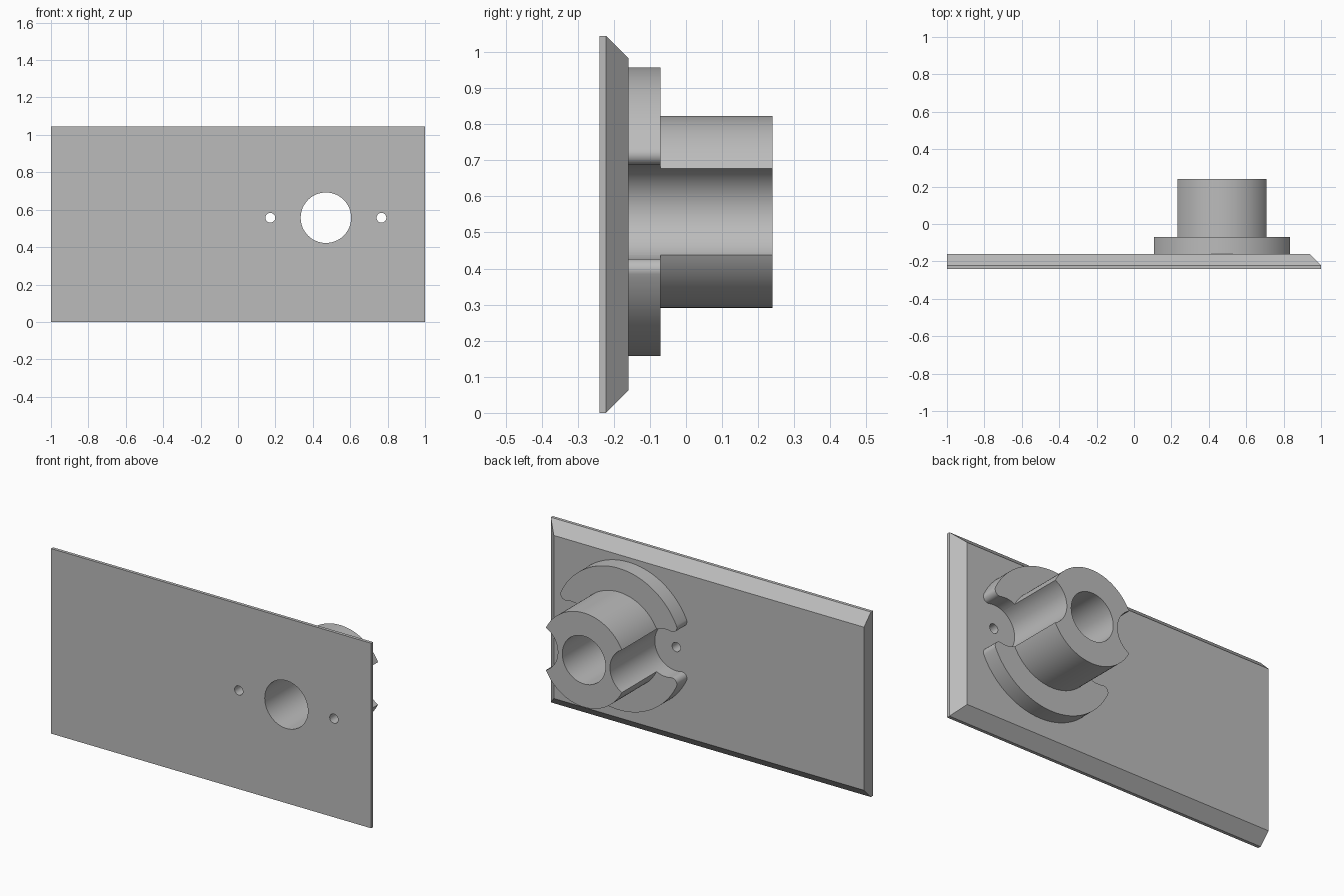
import bpy, bmesh
from math import sin, cos, radians, degrees, atan2, hypot
from mathutils import Vector

if "Cube" in bpy.data.objects:
    bpy.data.objects.remove(bpy.data.objects["Cube"], do_unlink=True)

grey = bpy.data.materials.new("plain grey")
grey.use_nodes = True
GREY = (0.5, 0.5, 0.5, 1)
grey.diffuse_color = GREY
grey.node_tree.nodes["Principled BSDF"].inputs["Base Color"].default_value = GREY

# Main dimensions
HUB_X, HUB_Z = 0.47, 0.557
FRONT, RIM, FACE, STEP, END = -0.24, -0.222, -0.16, -0.07, 0.24
HEIGHT = 1.045
BOSS_R, FLANGE_R, BORE_R = 0.266, 0.4, 0.135
NOTCH_X, NOTCH_R, TIP_R, HOLE_R = 0.297, 0.134, 0.03, 0.026


def arc(cx, cz, r, start, end, steps=24):
    angles = [radians(start + (end - start) * i / steps) for i in range(steps + 1)]
    return [(cx + r * cos(a), cz + r * sin(a)) for a in angles]


def finish(bm, name):
    bmesh.ops.recalc_face_normals(bm, faces=bm.faces)
    mesh = bpy.data.meshes.new(name)
    bm.to_mesh(mesh)
    bm.free()
    mesh.materials.append(grey)
    ob = bpy.data.objects.new(name, mesh)
    bpy.context.collection.objects.link(ob)
    return ob


def extrude(name, outline, y0, y1, origin=(HUB_X, HUB_Z)):
    """Solid from an x-z outline, running from y0 to y1."""
    bm = bmesh.new()
    face = bm.faces.new([bm.verts.new((x + origin[0], y0, z + origin[1])) for x, z in outline])
    new = bmesh.ops.extrude_face_region(bm, geom=[face])["geom"]
    bmesh.ops.translate(bm, vec=(0, y1 - y0, 0),
                        verts=[v for v in new if isinstance(v, bmesh.types.BMVert)])
    return finish(bm, name)


def drill(ob, x, r):
    """Round hole along y, at x from the hub axis."""
    cutter = extrude("drill", arc(x, 0, r, 0, 360, 64)[:-1], -0.5, 0.5)
    mod = ob.modifiers.new("hole", "BOOLEAN")
    mod.operation, mod.solver, mod.object = "DIFFERENCE", "EXACT", cutter
    bpy.context.view_layer.objects.active = ob
    bpy.ops.object.modifier_apply(modifier=mod.name)
    bpy.data.objects.remove(cutter, do_unlink=True)


# Plate: front slab, with the top, bottom and left back edges chamfered
bm = bmesh.new()
slope = FACE - RIM
rings = []
for y, inset in ((FRONT, 0), (RIM, 0), (FACE, slope)):
    corners = ((-1, inset), (1 - inset, inset), (1 - inset, HEIGHT - inset), (-1, HEIGHT - inset))
    rings.append([bm.verts.new((x, y, z)) for x, z in corners])
bm.faces.new(rings[0])
bm.faces.new(rings[-1])
for a, b in zip(rings, rings[1:]):
    for i in range(4):
        j = (i + 1) % 4
        bm.faces.new((a[i], a[j], b[j], b[i]))
plate = finish(bm, "plate")
for x, r in ((0, BORE_R), (-NOTCH_X, HOLE_R), (NOTCH_X, HOLE_R)):
    drill(plate, x, r)

# Where the side notches meet the boss
corner_x = (BOSS_R**2 + NOTCH_X**2 - NOTCH_R**2) / (2 * NOTCH_X)
corner_z = (BOSS_R**2 - corner_x**2) ** 0.5
boss_a = degrees(atan2(corner_z, corner_x))
notch_a = degrees(atan2(corner_z, NOTCH_X - corner_x))

# Boss: cylinder with two scooped sides and a bore
half = arc(0, 0, BOSS_R, boss_a, 180 - boss_a, 48)[:-1] + arc(-NOTCH_X, 0, NOTCH_R, notch_a, -notch_a, 32)[:-1]
boss = extrude("boss", half + [(-x, -z) for x, z in half], FACE, END)
drill(boss, 0, BORE_R)

# Flange arms: crescents with rounded tips, above and below the boss
reach, gap = FLANGE_R - TIP_R, NOTCH_R + TIP_R
tip_x = (reach**2 + NOTCH_X**2 - gap**2) / (2 * NOTCH_X)
tip_z = (reach**2 - tip_x**2) ** 0.5
rim_a = degrees(atan2(tip_z, tip_x))
touch_a = degrees(atan2(tip_z, NOTCH_X - tip_x))
side = (arc(0, 0, FLANGE_R, 90, 180 - rim_a, 32)
        + arc(-tip_x, tip_z, TIP_R, 180 - rim_a, 180 + touch_a, 12)[1:]
        + arc(-NOTCH_X, 0, NOTCH_R, touch_a, notch_a, 10)[1:]
        + arc(0, 0, BOSS_R, 180 - boss_a, 90, 24)[1:])
crescent = side + [(-x, z) for x, z in reversed(side[1:-1])]
# the two centre points are shared by both halves
crescent = side + [(-x, z) for x, z in side[-2:0:-1]]
arms = [extrude(name, [(x, s * z) for x, z in crescent], FACE, STEP)
        for name, s in (("upper_flange_arm", 1), ("lower_flange_arm", -1))]

# Smooth curved walls, sharp rims
bpy.ops.object.select_all(action="DESELECT")
for ob in (plate, boss, *arms):
    ob.select_set(True)
bpy.context.view_layer.objects.active = plate
bpy.ops.object.shade_smooth_by_angle(angle=radians(25))
